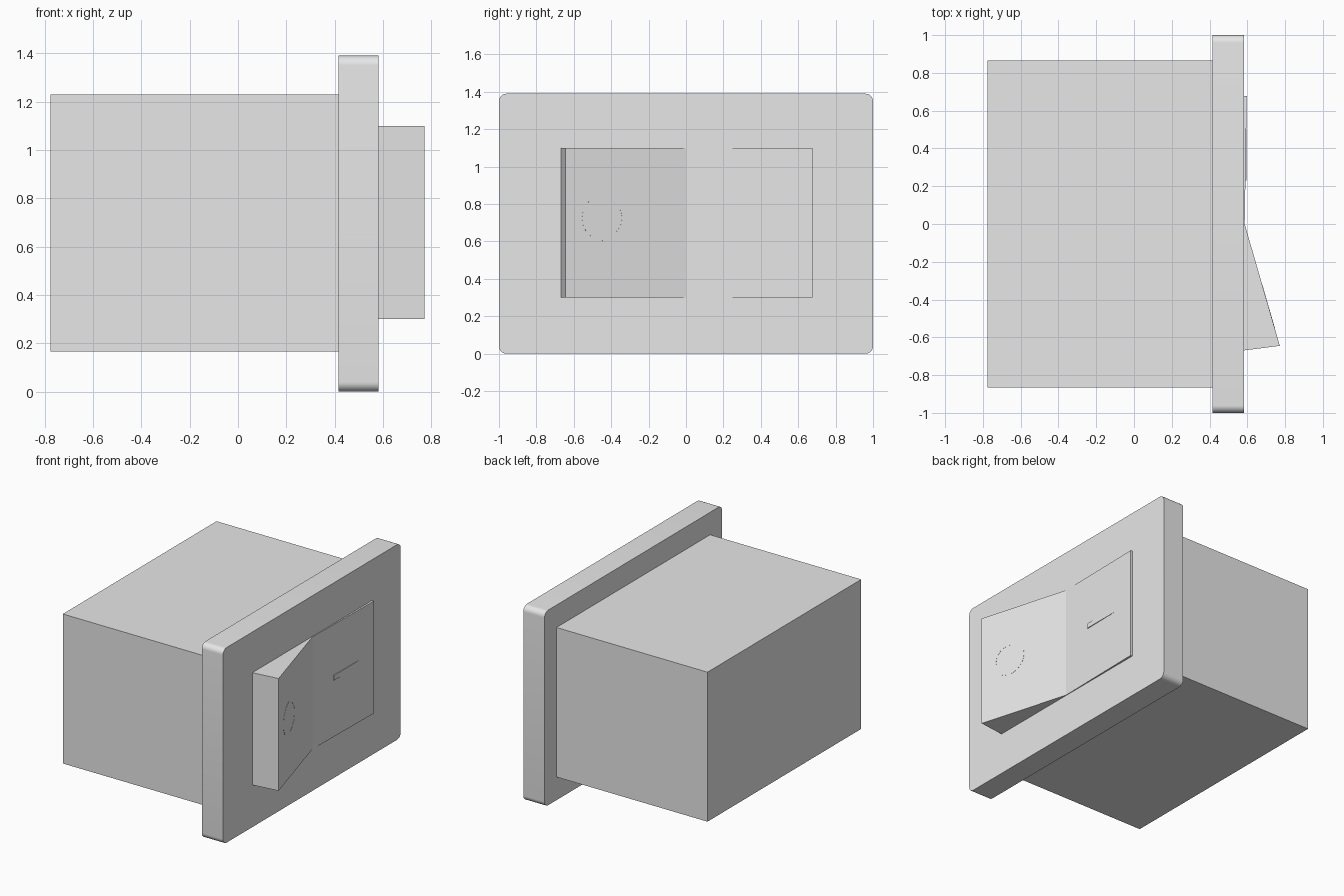
import bpy, bmesh, math
from mathutils import Vector

cube = bpy.data.objects.get("Cube")
if cube:
    bpy.data.objects.remove(cube, do_unlink=True)

grey = bpy.data.materials.new("light grey plastic")
grey.use_nodes = True
grey.diffuse_color = (0.8, 0.8, 0.8, 1)
grey.node_tree.nodes["Principled BSDF"].inputs["Base Color"].default_value = (0.8, 0.8, 0.8, 1)


def finish(name, bm):
    """Turn a bmesh into a named, grey object."""
    bmesh.ops.recalc_face_normals(bm, faces=bm.faces)
    mesh = bpy.data.meshes.new(name)
    bm.to_mesh(mesh)
    bm.free()
    obj = bpy.data.objects.new(name, mesh)
    bpy.context.collection.objects.link(obj)
    mesh.materials.append(grey)
    return obj


def box(name, low, high, corner=0):
    """Box between two corners; optionally round the edges running along x."""
    low, high = Vector(low), Vector(high)
    bm = bmesh.new()
    bmesh.ops.create_cube(bm, size=1)
    for v in bm.verts:
        v.co = (low + high) / 2 + v.co * (high - low)
    if corner:
        edges = [e for e in bm.edges if abs(e.verts[0].co.x - e.verts[1].co.x) > 0.01]
        bmesh.ops.bevel(bm, geom=edges, offset=corner, segments=8, profile=0.5, affect='EDGES')
    return finish(name, bm)


# Housing and rounded face plate
box("housing", (-0.775, -0.865, 0.165), (0.42, 0.865, 1.23))
plate = box("face_plate", (0.415, -1, 0), (0.582, 1, 1.39), 0.04)
bpy.ops.object.select_all(action='DESELECT')
plate.select_set(True)
bpy.context.view_layer.objects.active = plate
bpy.ops.object.shade_smooth_by_angle(angle=math.radians(30))

# Rocker: side profile in x, y extruded upwards
tip, pivot = Vector((0.772, -0.645, 0)), Vector((0.586, 0, 0))
profile = [(0.56, -0.672), tip.xy, pivot.xy, (0.597, 0.677), (0.56, 0.677)]
bm = bmesh.new()
side = bm.faces.new([bm.verts.new((x, y, 0.3)) for x, y in profile])
top = bmesh.ops.extrude_face_region(bm, geom=[side])
bmesh.ops.translate(bm, vec=(0, 0, 0.8),
                    verts=[v for v in top["geom"] if isinstance(v, bmesh.types.BMVert)])
finish("rocker", bm)

# On mark: thin bar on the flat half
box("on_mark", (0.585, 0.23, 0.705), (0.596, 0.505, 0.74))

# Off mark: thin ring lying on the raised half
bm = bmesh.new()
loop = [bm.verts.new((r, 0, z)) for r, z in
        ((0.1, -0.004), (0.122, -0.004), (0.122, 0.001), (0.1, 0.001))]
edges = [bm.edges.new((loop[i], loop[i - 1])) for i in range(4)]
bmesh.ops.spin(bm, geom=loop + edges, cent=(0, 0, 0), axis=(0, 0, 1),
               angle=math.tau, steps=32, use_merge=True)
bmesh.ops.remove_doubles(bm, verts=bm.verts, dist=0.0001)
ring = finish("off_mark", bm)
slope = tip - pivot
ring.location = pivot + slope * 0.68 + Vector((0, 0, 0.725))
ring.rotation_mode = 'QUATERNION'
ring.rotation_quaternion = Vector((-slope.y, slope.x, 0)).to_track_quat('Z', 'Y')
